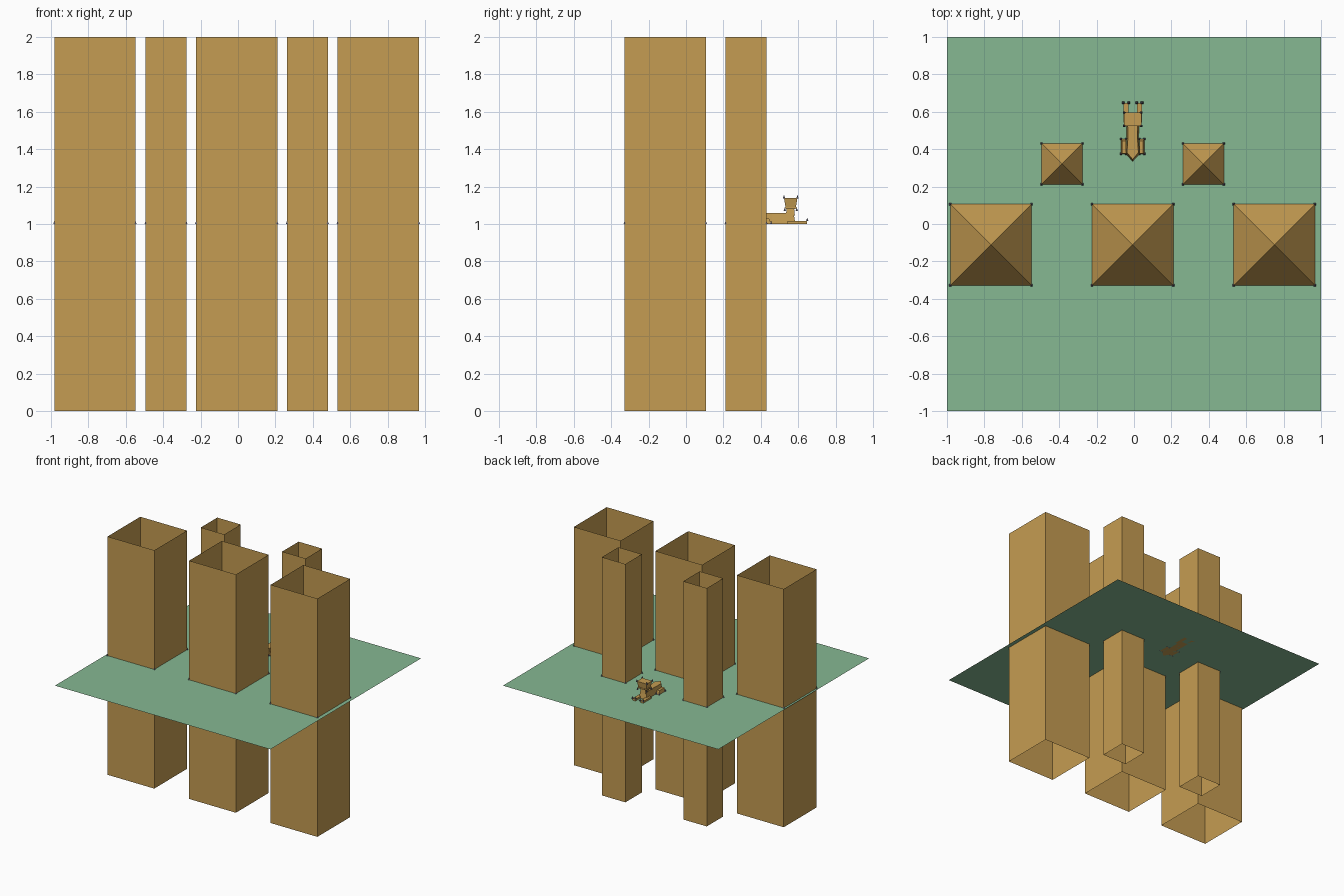
import bpy, bmesh

cube = bpy.data.objects.get("Cube")
if cube:
    bpy.data.objects.remove(cube, do_unlink=True)


def material(name, rgb):
    m = bpy.data.materials.new(name)
    m.use_nodes = True
    m.diffuse_color = (*rgb, 1)
    m.node_tree.nodes["Principled BSDF"].inputs["Base Color"].default_value = (*rgb, 1)
    return m


SAND = material("sandstone", (0.56, 0.335, 0.084))
GREEN = material("grass green", (0.24, 0.48, 0.29))
GREY = material("slate grey", (0.12, 0.12, 0.17))
GROUND = 1.0
CX = -0.007  # centre line of the statue


def finish(name, bm, mat):
    bmesh.ops.recalc_face_normals(bm, faces=bm.faces)
    mesh = bpy.data.meshes.new(name)
    bm.to_mesh(mesh)
    bm.free()
    mesh.materials.append(mat)
    obj = bpy.data.objects.new(name, mesh)
    bpy.context.collection.objects.link(obj)
    return obj


def rect(x, y, hx, hy):
    return [(x - hx, y - hy), (x + hx, y - hy), (x + hx, y + hy), (x - hx, y + hy)]


def loft(name, low, high, z0, z1, mat=SAND, caps=True):
    """Join two outlines at different heights."""
    bm = bmesh.new()
    a = [bm.verts.new((x, y, z0)) for x, y in low]
    b = [bm.verts.new((x, y, z1)) for x, y in high]
    n = len(a)
    for i in range(n):
        j = (i + 1) % n
        bm.faces.new((a[i], a[j], b[j], b[i]))
    if caps:
        bm.faces.new(a[::-1])
        bm.faces.new(b)
    return finish(name, bm, mat)


def spikes(name, points, z, r=0.007, h=0.018):
    """Small pointed markers on a set of corners."""
    bm = bmesh.new()
    for x, y in points:
        ring = [bm.verts.new((px, py, z)) for px, py in rect(x, y, r, r)]
        tip = bm.verts.new((x, y, z + h))
        bm.faces.new(ring[::-1])
        for i in range(4):
            bm.faces.new((ring[i], ring[(i + 1) % 4], tip))
    return finish(name, bm, GREY)


# Flat ground sheet
bm = bmesh.new()
bm.faces.new([bm.verts.new((x, y, GROUND)) for x, y in rect(0, 0, 1, 1)])
finish("ground_sheet", bm, GREEN)

# Open square shafts, each with a pyramid standing inside on the ground
sites = [("left_large", 0.75, -0.111, 0.217), ("middle_large", CX, -0.111, 0.217),
         ("right_large", -0.765, -0.111, 0.217),
         ("left_small", 0.371, 0.321, 0.109), ("right_small", -0.385, 0.321, 0.109)]
for name, x, y, half in sites:
    base = rect(x, y, half, half)
    loft(name + "_shaft", base, base, 0, 2, caps=False)
    bm = bmesh.new()
    ring = [bm.verts.new((px, py, GROUND + 0.002)) for px, py in base]
    tip = bm.verts.new((x, y, GROUND + half * 1.35))
    for i in range(4):
        bm.faces.new((ring[i], ring[(i + 1) % 4], tip))
    finish(name + "_pyramid", bm, SAND)
    spikes(name + "_corner_spikes", base, GROUND, 0.006, 0.016)

# Statue body with a pointed rear, lying with its head towards +y
half_outline = [(0.038, 0.375), (0.032, 0.46), (0.034, 0.585)]
outline = ([(CX, 0.335)] + [(CX + x, y) for x, y in half_outline]
           + [(CX - x, y) for x, y in reversed(half_outline)])
top = [(CX + (x - CX) * 0.8, 0.46 + (y - 0.46) * 0.92) for x, y in outline]
loft("statue_body", outline, top, GROUND, GROUND + 0.058)

# Legs, mirrored to both sides
for side, s in (("left", 1), ("right", -1)):
    hind = rect(CX + s * 0.049, 0.415, 0.013, 0.04)
    loft(side + "_haunch", hind, rect(CX + s * 0.046, 0.41, 0.01, 0.034),
         GROUND, GROUND + 0.03)
    spikes(side + "_haunch_spikes", hind, GROUND, 0.006)
    paw = rect(CX + s * 0.036, 0.595, 0.014, 0.053)
    loft(side + "_front_paw", paw, paw, GROUND, GROUND + 0.015)
    spikes(side + "_paw_spikes", paw[2:], GROUND + 0.015)

# Neck and flared head with a headdress
loft("neck", rect(CX, 0.558, 0.026, 0.024), rect(CX, 0.558, 0.02, 0.02),
     GROUND + 0.045, GROUND + 0.085)
jaw = rect(CX, 0.56, 0.036, 0.026)
crown = rect(CX, 0.56, 0.046, 0.036)
loft("head", jaw, crown, GROUND + 0.08, GROUND + 0.14)
brim = rect(CX, 0.56, 0.042, 0.032)
loft("headdress_band", brim, brim, GROUND + 0.082, GROUND + 0.092)
spikes("crown_spikes", crown, GROUND + 0.136, 0.006, 0.022)
spikes("jaw_spikes", brim, GROUND + 0.07, 0.006)
